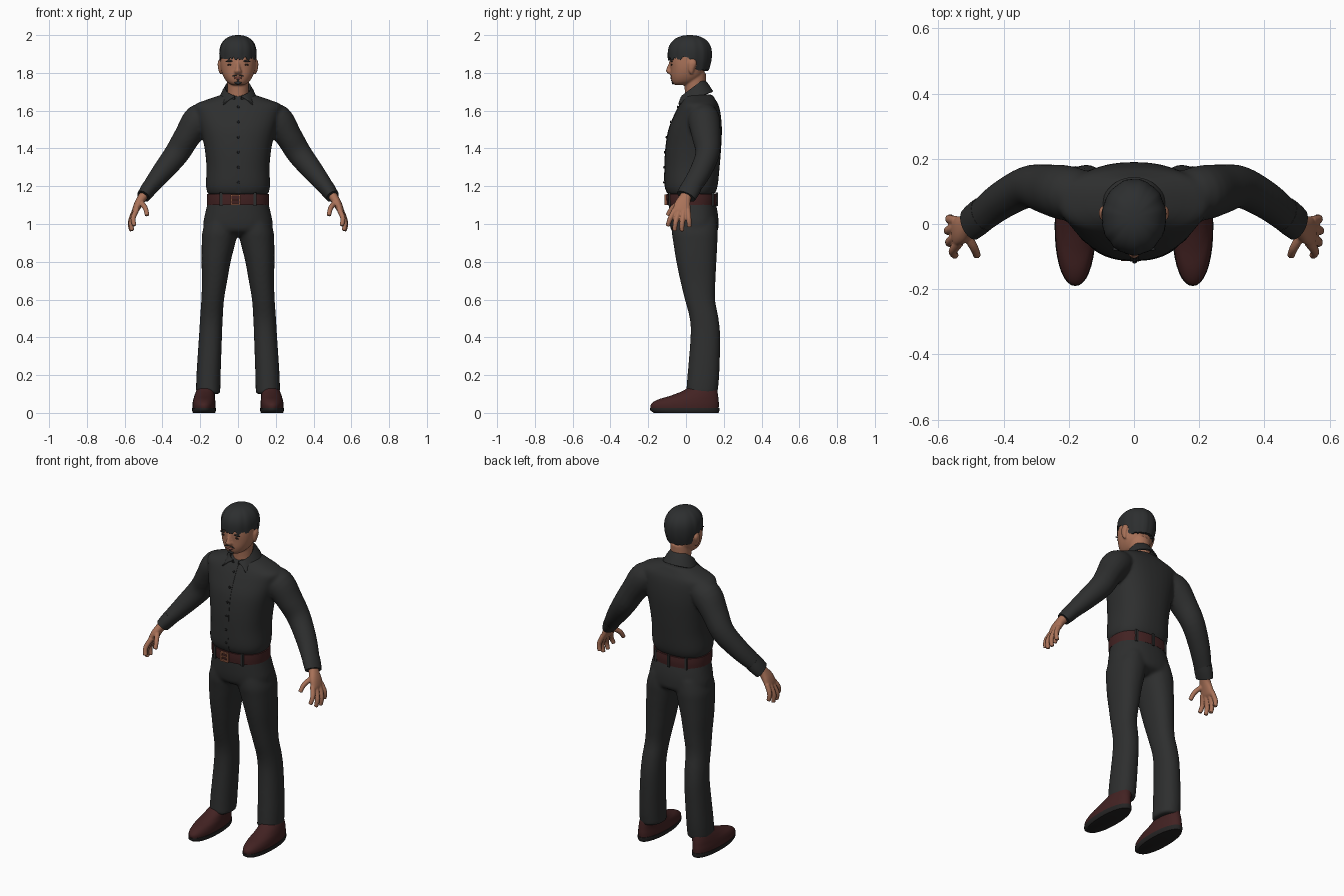
import bpy, bmesh, math, random
from mathutils import Vector, Matrix

if "Cube" in bpy.data.objects:
    bpy.data.objects.remove(bpy.data.objects["Cube"])

random.seed(4)


def material(name, r, g, b):
    m = bpy.data.materials.new(name)
    m.diffuse_color = (r, g, b, 1)
    m.use_nodes = True
    m.node_tree.nodes["Principled BSDF"].inputs["Base Color"].default_value = m.diffuse_color
    return m


CLOTH = material("black_cloth", .027, .028, .028)
HAIR = material("black_hair", .026, .028, .029)
SKIN = material("brown_skin", .40, .17, .10)
LEATHER = material("oxblood_leather", .055, .016, .016)
SOLE = material("sole_rubber", .018, .017, .017)
BRASS = material("buckle_copper", .30, .11, .06)
LIPS = material("lip_brown", .25, .08, .06)
EYE = material("eye_dark", .03, .018, .014)
BUTTON = material("button_black", .012, .012, .012)


def spline(rings, sub):
    """Catmull-Rom resampling of (x, y, z, width, depth) rings."""
    pts = [rings[0]] + list(rings) + [rings[-1]]
    out = []
    for i in range(1, len(pts) - 2):
        for s in range(sub):
            t = s / sub
            out.append([.5 * (2 * b + (c - a) * t + (2 * a - 5 * b + 4 * c - d) * t * t
                              + (3 * b - a - 3 * c + d) * t ** 3)
                        for a, b, c, d in zip(*pts[i - 1:i + 3])])
    return out + [list(rings[-1])]


def loft(bm, rings, p=2.0, flat=True, n=36, sub=4):
    """Closed skin over superellipse rings, level or square to the path."""
    rs = spline(rings, sub)
    loops = []
    for i, (x, y, z, w, d) in enumerate(rs):
        a, b = Vector((1, 0, 0)), Vector((0, 1, 0))
        if not flat:
            t = (Vector(rs[min(i + 1, len(rs) - 1)][:3]) - Vector(rs[max(i - 1, 0)][:3])).normalized()
            b = (b - t * b.dot(t)).normalized()
            a = b.cross(t)
        loop = []
        for k in range(n):
            c, s = math.cos(k * math.tau / n), math.sin(k * math.tau / n)
            u = math.copysign(abs(c) ** (2 / p), c) * w
            v = math.copysign(abs(s) ** (2 / p), s) * d
            loop.append(bm.verts.new(Vector((x, y, z)) + a * u + b * v))
        loops.append(loop)
    for l0, l1 in zip(loops, loops[1:]):
        for k in range(n):
            bm.faces.new((l0[k], l0[k - 1], l1[k - 1], l1[k]))
    bm.faces.new(loops[0])
    bm.faces.new(loops[-1])


def finish(bm, name, mat, voxel=0, smooth=4, thick=0):
    bmesh.ops.recalc_face_normals(bm, faces=bm.faces[:])
    me = bpy.data.meshes.new(name)
    bm.to_mesh(me)
    bm.free()
    ob = bpy.data.objects.new(name, me)
    bpy.context.collection.objects.link(ob)
    bpy.ops.object.select_all(action='DESELECT')
    ob.select_set(True)
    bpy.context.view_layer.objects.active = ob
    if voxel:  # fuse overlapping volumes into one skin
        m = ob.modifiers.new("fuse", 'REMESH')
        m.mode, m.voxel_size = 'VOXEL', voxel
        s = ob.modifiers.new("relax", 'SMOOTH')
        s.factor, s.iterations = .5, smooth
    if thick:
        ob.modifiers.new("thickness", 'SOLIDIFY').thickness = thick
    for m in list(ob.modifiers):
        bpy.ops.object.modifier_apply(modifier=m.name)
    ob.data.materials.clear()
    ob.data.materials.append(mat)
    bpy.ops.object.shade_smooth_by_angle(angle=math.radians(50))
    bpy.context.view_layer.update()
    return ob


def surf(ob, x, z, side=-1):
    hit, loc, _, _ = ob.ray_cast(Vector((x, side * 2, z)), Vector((0, -side, 0)))
    return loc.y if hit else side * .1


def level(z, front, back, w, x=0):
    return (x, (front + back) / 2, z, w, (back - front) / 2)


def mirrored(rings, s):
    return [(s * r[0],) + tuple(r[1:]) for r in rings]


def blobs(name, mat, items):
    bm = bmesh.new()
    for x, y, z, sx, sy, sz, tilt in items:
        bmesh.ops.create_uvsphere(bm, u_segments=16, v_segments=10, radius=1, matrix=Matrix.Translation((x, y, z))
                                  @ Matrix.Rotation(tilt, 4, 'Y') @ Matrix.Diagonal((sx, sy, sz, 1)))
    return finish(bm, name, mat)


def boxes(name, mat, items):
    bm = bmesh.new()
    for x, y, z, sx, sy, sz in items:
        bmesh.ops.create_cube(bm, size=1, matrix=Matrix.Translation((x, y, z)) @ Matrix.Diagonal((sx, sy, sz, 1)))
    return finish(bm, name, mat)


# Shirt: torso and both sleeves fused
bm = bmesh.new()
loft(bm, [level(1.155, -.095, .15, .158), level(1.2, -.112, .167, .17), level(1.3, -.113, .178, .167),
          level(1.4, -.108, .186, .177), level(1.5, -.092, .19, .198), level(1.58, -.06, .184, .22),
          level(1.63, -.034, .172, .228), level(1.66, -.015, .155, .16), level(1.685, 0, .14, .085)], p=2.35)
SLEEVE = [(.14, .09, 1.58, .06, .07), (.205, .095, 1.552, .084, .084), (.268, .107, 1.465, .071, .076),
          (.325, .114, 1.372, .066, .064), (.405, .073, 1.27, .055, .058), (.465, .027, 1.195, .043, .053),
          (.495, .005, 1.155, .036, .05)]
for s in (1, -1):
    loft(bm, mirrored(SLEEVE, s), flat=False)
shirt = finish(bm, "shirt", CLOTH, voxel=.009, smooth=6)

# Cuffs
for s, side in ((1, "left"), (-1, "right")):
    bm = bmesh.new()
    loft(bm, mirrored([(.462, .031, 1.2, .043, .054), (.48, .017, 1.175, .041, .055),
                       (.501, .0, 1.146, .036, .053)], s), flat=False)
    finish(bm, side + "_cuff", CLOTH)

# Placket strip and buttons
bm = bmesh.new()
cols = []
for i in range(25):
    z = 1.165 + i * .0205
    y = surf(shirt, 0, z) - .002
    cols.append([bm.verts.new((x, y, z)) for x in (-.012, .016)])
for a, b in zip(cols, cols[1:]):
    bm.faces.new((a[0], a[1], b[1], b[0]))
finish(bm, "placket", CLOTH, thick=.005)
blobs("buttons", BUTTON, [(.002, surf(shirt, 0, z) - .004, z, .007, .004, .007, 0)
                          for z in (1.22, 1.3, 1.38, 1.46, 1.54, 1.62)])

# Folded collar, open at the front with pointed leaves
bm = bmesh.new()
rows = []
for i in range(41):
    u = math.radians(-166 + 332 * i / 40)
    c, s = math.cos(u), math.sin(u)
    s2 = math.copysign(math.sin(min(abs(u), math.radians(128))), u)
    inner = Vector((.058 * s, .035 + .052 * c, 1.70 + .04 * c))
    top = Vector((.068 * s, .036 + .06 * c, 1.724 + .045 * c))
    low = Vector((.1 * s2, .05 + .094 * c, 1.668 + .034 * c))
    rows.append([bm.verts.new(v) for v in (inner, top, top.lerp(low, .5) + Vector((0, 0, .004)), low)])
for a, b in zip(rows, rows[1:]):
    for k in range(3):
        bm.faces.new((a[k], a[k + 1], b[k + 1], b[k]))
finish(bm, "collar", CLOTH, thick=.008)

# Trousers: hips and both legs fused
bm = bmesh.new()
loft(bm, [level(.935, -.02, .12, .09), level(.96, -.072, .165, .172), level(1.0, -.086, .172, .184),
          level(1.06, -.09, .168, .173), level(1.13, -.09, .153, .157)], p=2.3)
LEG = [level(.1, 0, .166, .064, .158), level(.2, .008, .176, .064, .156), level(.4, .024, .181, .061, .146),
       level(.5, .02, .172, .06, .141), level(.6, -.006, .154, .06, .134), level(.7, -.03, .156, .067, .124),
       level(.8, -.051, .161, .077, .116), level(.9, -.067, .166, .089, .103), level(.96, -.075, .168, .094, .094),
       level(1.03, -.07, .16, .08, .085)]
for s in (1, -1):
    loft(bm, mirrored(LEG, s), p=2.25)
trousers = finish(bm, "trousers", CLOTH, voxel=.009, smooth=6)

# Belt, loops and buckle
bm = bmesh.new()
loft(bm, [level(1.1, -.1, .161, .164), level(1.13, -.103, .163, .165), level(1.16, -.103, .161, .164)], p=2.3)
belt = finish(bm, "belt", LEATHER)
boxes("belt_loops", CLOTH, [(x, surf(belt, x, 1.13, sd), 1.13, .014, .012, .072)
                            for x, sd in ((.09, -1), (-.09, -1), (.1, 1), (-.1, 1), (0, 1))])
by = surf(belt, 0, 1.13) - .004
boxes("buckle", BRASS, [(-.015, by, 1.152, .05, .012, .008), (-.015, by, 1.104, .05, .012, .008),
                        (-.036, by, 1.128, .008, .012, .05), (.008, by, 1.128, .008, .012, .05),
                        (-.015, by, 1.128, .044, .01, .006)])

# Shoes and soles
for s, side in ((1, "left"), (-1, "right")):
    bm = bmesh.new()
    loft(bm, [level(.015, -.184, .172, .06, s * .18), level(.045, -.186, .174, .061, s * .18),
              level(.07, -.15, .172, .058, s * .179), level(.09, -.085, .17, .054, s * .177),
              level(.115, -.02, .166, .05, s * .172), level(.14, .02, .16, .045, s * .165)], p=2.15)
    finish(bm, side + "_shoe", LEATHER)
    bm = bmesh.new()
    loft(bm, [level(0, -.17, .172, .058, s * .18), level(.012, -.188, .177, .063, s * .18),
              level(.026, -.19, .177, .063, s * .18)], p=2.15, sub=2)
    finish(bm, side + "_sole", SOLE)

# Hands: palm, four fingers and thumb fused
FINGERS = [[(.535, -.056, 1.08), (.555, -.083, 1.03), (.548, -.097, .99)],
           [(.543, -.036, 1.07), (.566, -.055, 1.01), (.56, -.06, .965)],
           [(.547, -.012, 1.07), (.57, -.02, 1.01), (.564, -.022, .962)],
           [(.545, .01, 1.075), (.566, .015, 1.025), (.561, .018, .985)],
           [(.515, -.03, 1.115), (.491, -.072, 1.085), (.481, -.097, 1.045)]]
for s, side in ((1, "left"), (-1, "right")):
    bm = bmesh.new()
    loft(bm, mirrored([(.485, .012, 1.17, .024, .03), (.507, -.004, 1.14, .024, .031),
                       (.528, -.018, 1.105, .022, .042), (.544, -.023, 1.07, .017, .045),
                       (.55, -.024, 1.055, .01, .036)], s), p=2.3, flat=False)
    for f in FINGERS:
        path = [q + (r, r) for q, r in zip(f, (.0145, .0135, .0115))]
        loft(bm, mirrored(path, s), flat=False, n=14)
    finish(bm, side + "_hand", SKIN, voxel=.004, smooth=2)

# Head with jaw, neck, nose and ears fused
bm = bmesh.new()
loft(bm, [level(1.735, -.058, .0, .03), level(1.75, -.072, .05, .056), level(1.78, -.08, .085, .077),
          level(1.82, -.082, .1, .09), level(1.87, -.085, .115, .094), level(1.92, -.076, .12, .09),
          level(1.97, -.04, .09, .055)], p=2.3)
loft(bm, [(0, .055, 1.63, .06, .06), (0, .05, 1.7, .056, .056), (0, .045, 1.8, .06, .06)])
loft(bm, [(0, -.074, 1.86, .009, .014), (0, -.083, 1.825, .013, .019), (0, -.085, 1.808, .02, .021),
          (0, -.08, 1.793, .014, .012)], n=16)
for s in (1, -1):
    loft(bm, [(s * .09, .03, 1.795, .006, .008), (s * .094, .028, 1.815, .01, .015),
              (s * .096, .034, 1.85, .012, .022), (s * .094, .034, 1.872, .007, .012)], n=16)
head = finish(bm, "head", SKIN, voxel=.005, smooth=3)

# Face details laid on the skin
def spot(x, z, w, d, h, tilt=0):
    return (x, surf(head, x, z), z, w, d, h, tilt)


blobs("eyebrows", HAIR, [spot(s * .043, 1.862, .024, .006, .005, s * .12) for s in (1, -1)])
blobs("eyes", EYE, [spot(s * .043, 1.843, .014, .004, .0045) for s in (1, -1)])
blobs("lips", LIPS, [spot(0, 1.772, .022, .005, .006)])
blobs("moustache_and_beard", HAIR,
      [spot(s * .016, 1.786, .017, .004, .004, s * .3) for s in (1, -1)]
      + [spot(0, 1.747, .02, .006, .008), spot(0, 1.76, .006, .004, .005)])

# Hair cap with a ragged fringe, longer at the nape
bm = bmesh.new()
N, M = 72, 14
grid = []
for k in range(N):
    a = k * math.tau / N
    c, s = math.cos(a), math.sin(a)
    f = min(max((s + .05) / .4, 0), 1)
    jag = random.uniform(-.010, .010) * (1 - .6 * f)
    low = 1.876 - .062 * f * f * (3 - 2 * f) + jag
    lock = 1 + .012 * math.sin(11 * a) + random.uniform(-.008, .008)
    col = []
    for j in range(-1, M):
        t = max(j, 0) / M
        z = low + (2.0 - low) * math.sin(t * math.pi / 2)
        if z > 1.9:
            r = max(0, 1 - ((z - 1.9) / .1) ** 2.3) ** (1 / 2.3)
        else:
            r = 1 - .2 * ((1.9 - z) / .1) ** 2
        r *= (lock if j > 0 else lock + .01) * (.86 if j < 0 else 1)
        col.append(bm.verts.new((.099 * r * c, .021 + .117 * r * s, z)))
    grid.append(col)
crown = bm.verts.new((0, .02, 2.0))
for k in range(N):
    a, b = grid[k - 1], grid[k]
    for j in range(M):
        bm.faces.new((a[j], b[j], b[j + 1], a[j + 1]))
    bm.faces.new((a[M], b[M], crown))
finish(bm, "hair", HAIR)
